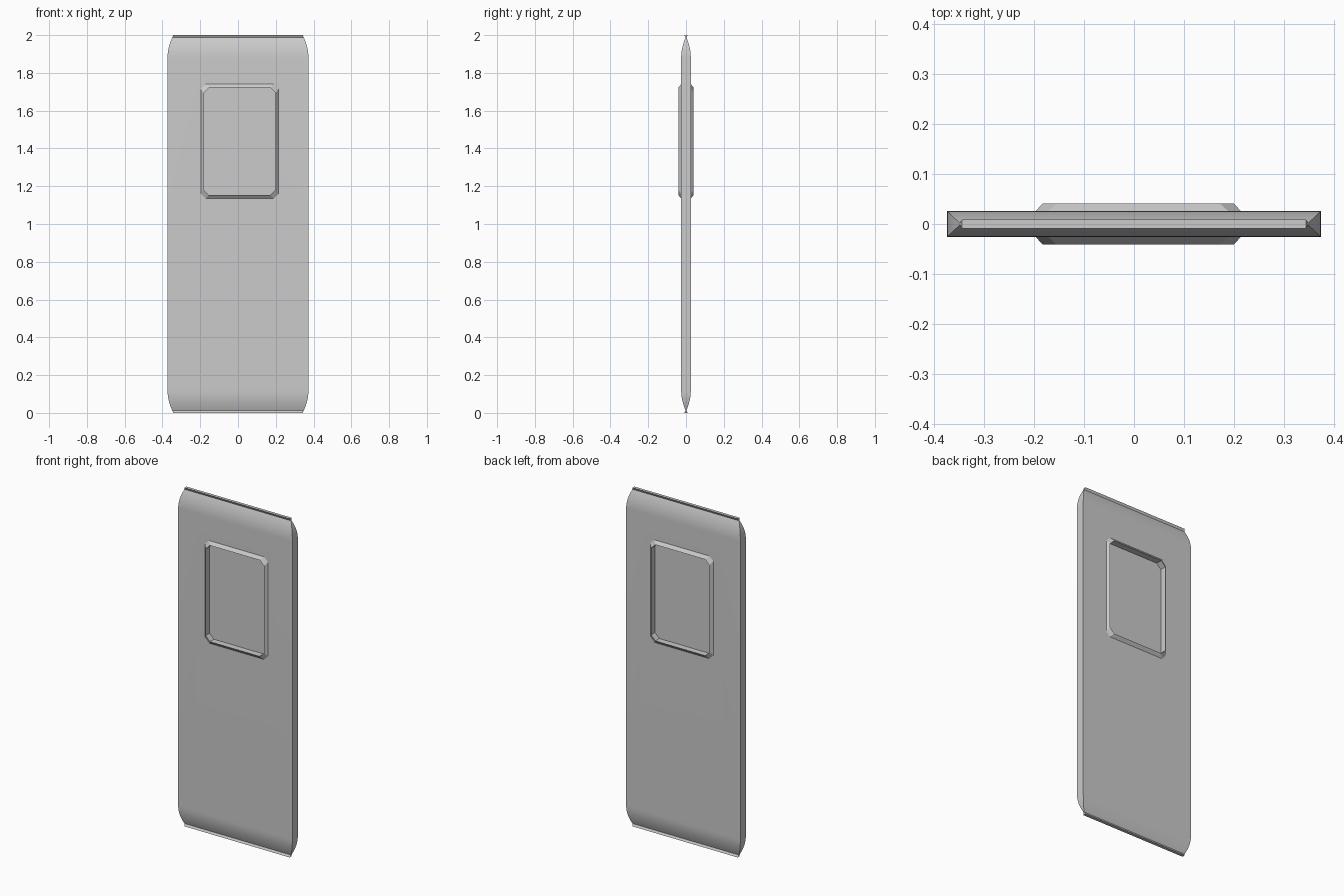
import bpy, bmesh, math

if "Cube" in bpy.data.objects:
    bpy.data.objects.remove(bpy.data.objects["Cube"])

CX, CZ = 0.0085, 1.4375   # window centre


def loft(name, rings, closed=False):
    """Skin equal-length point loops; cap the ends or join last to first."""
    bm = bmesh.new()
    loops = [[bm.verts.new(p) for p in ring] for ring in rings]
    pairs = list(zip(loops, loops[1:]))
    if closed:
        pairs.append((loops[-1], loops[0]))
    n = len(loops[0])
    for a, b in pairs:
        for i in range(n):
            j = (i + 1) % n
            bm.faces.new((a[i], a[j], b[j], b[i]))
    if not closed:
        bm.faces.new(loops[0])
        bm.faces.new(loops[-1])
    bmesh.ops.recalc_face_normals(bm, faces=bm.faces)
    me = bpy.data.meshes.new(name)
    bm.to_mesh(me)
    bm.free()
    ob = bpy.data.objects.new(name, me)
    bpy.context.collection.objects.link(ob)
    return ob


def rect(hx, hy, z):
    return [(-hx, -hy, z), (hx, -hy, z), (hx, hy, z), (-hx, hy, z)]


def window_loop(hx, hz, c, y):
    """Rectangle with chamfered corners in the xz plane."""
    quarter = [(hx, hz - c), (hx - c, hz)]
    pts = quarter + [(-x, z) for x, z in reversed(quarter)]
    pts += [(-x, -z) for x, z in pts]
    return [(CX + x, y, CZ + z) for x, z in pts]


def smooth(ob):
    bpy.ops.object.select_all(action='DESELECT')
    ob.select_set(True)
    bpy.context.view_layer.objects.active = ob
    bpy.ops.object.shade_smooth_by_angle(angle=math.radians(25))


# Door slab: tapers at both ends to a pinched ridge, then flares to a thin lip
STEPS = 8
upper = []
for i in range(STEPS + 1):
    u = i / STEPS
    t = u * u
    upper.append((0.373 - 0.025 * t, 0.0255 - 0.0235 * t, 1.88 + 0.107 * u))
upper.append((0.343, 0.009, 2.0))
lower = [(x, y, 2.0 - z) for x, y, z in reversed(upper)]
slab = loft("door_slab", [rect(*s) for s in lower + upper])

# Window opening cut through the slab
cutter = loft("window_cutter", [window_loop(0.197, 0.291, 0.028, y) for y in (-0.1, 0.1)])
cutter.hide_render = True
mod = slab.modifiers.new("opening", 'BOOLEAN')
mod.operation = 'DIFFERENCE'
mod.solver = 'EXACT'
mod.object = cutter
bpy.context.view_layer.objects.active = slab
bpy.ops.object.modifier_apply(modifier=mod.name)
bpy.data.objects.remove(cutter)
smooth(slab)

# Window frame: sharp inner rim with an outer chamfer on both faces
loft("window_frame", [
    window_loop(0.191, 0.284, 0.028, -0.041),
    window_loop(0.205, 0.303, 0.025, -0.0255),
    window_loop(0.205, 0.303, 0.025, 0.0255),
    window_loop(0.191, 0.284, 0.028, 0.041),
], closed=True)

# Thin pane set in the middle of the frame
loft("window_pane", [window_loop(0.194, 0.287, 0.028, y) for y in (-0.004, 0.004)])
